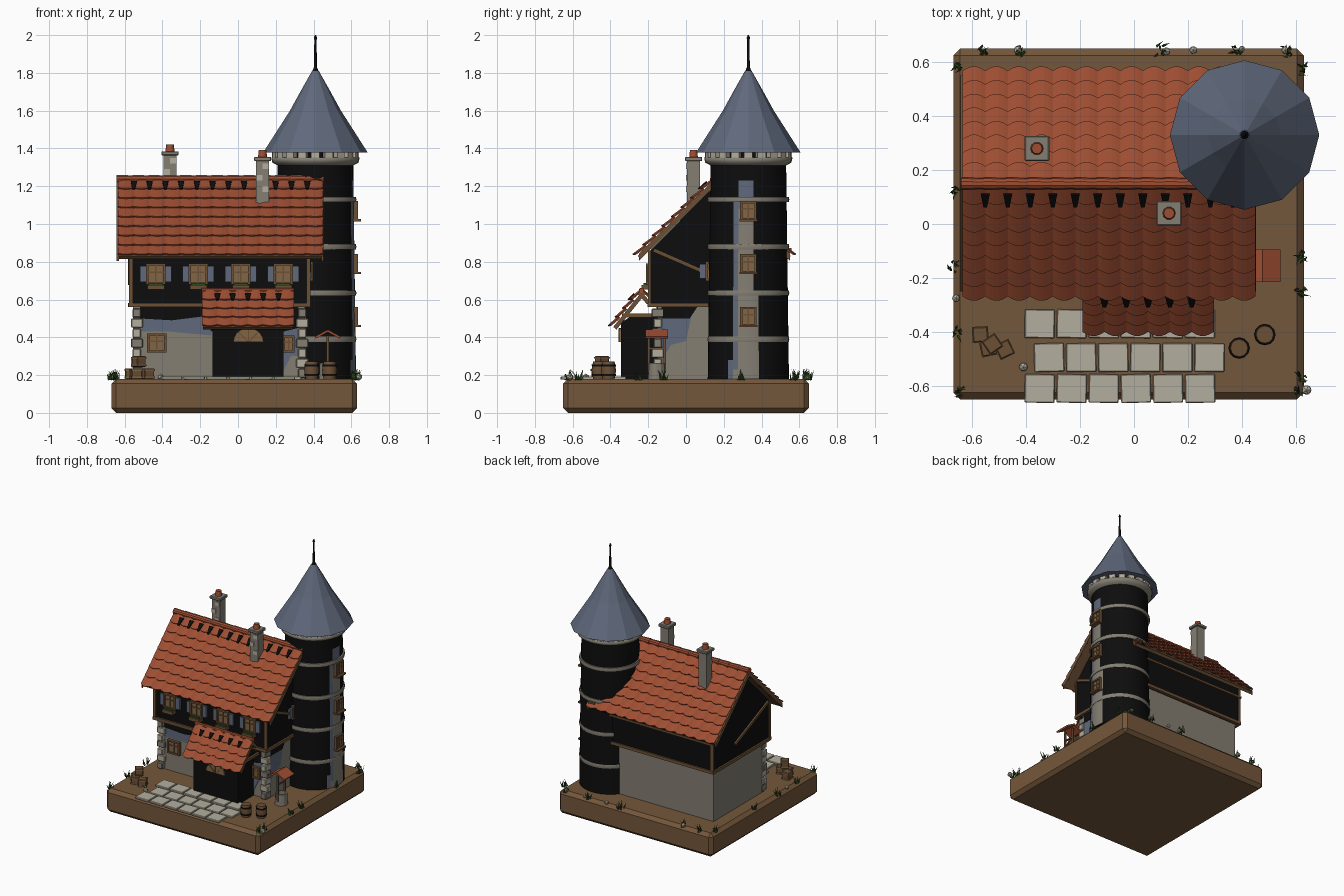
import bpy, bmesh, math, random
from mathutils import Matrix, Vector

random.seed(4)
if "Cube" in bpy.data.objects:
    bpy.data.objects.remove(bpy.data.objects["Cube"])


def material(name, r, g, b):
    m = bpy.data.materials.new(name)
    m.use_nodes = True
    m.diffuse_color = (r, g, b, 1)
    bsdf = m.node_tree.nodes["Principled BSDF"]
    bsdf.inputs["Base Color"].default_value = (r, g, b, 1)
    bsdf.inputs["Roughness"].default_value = 0.9
    return m


EARTH = material("earth brown", .175, .095, .043)
WOOD = material("timber brown", .15, .08, .036)
PANE = material("shutter tan", .22, .13, .06)
RED = material("roof red", .34, .075, .032)
STONE = material("wall stone", .23, .21, .17)
LIGHT = material("pale stone", .45, .42, .34)
BLUE = material("slate blue", .115, .14, .2)
BLACK = material("black plaster", .004, .004, .004)
GREEN = material("grass green", .03, .075, .015)


def finish(name, bm, *mats, bevel=0, normals=True):
    if normals:
        bmesh.ops.recalc_face_normals(bm, faces=bm.faces)
    me = bpy.data.meshes.new(name)
    bm.to_mesh(me)
    bm.free()
    ob = bpy.data.objects.new(name, me)
    bpy.context.collection.objects.link(ob)
    for m in mats:
        me.materials.append(m)
    if bevel:
        mod = ob.modifiers.new("bevel", "BEVEL")
        mod.width, mod.segments = bevel, 1
    return ob


def box(name, c, s, mat, rot=0, axis="Z", bevel=0):
    bm = bmesh.new()
    M = Matrix.Translation(c) @ Matrix.Rotation(rot, 4, axis) @ Matrix.Diagonal((*s, 1))
    bmesh.ops.create_cube(bm, size=1, matrix=M)
    return finish(name, bm, mat, bevel=bevel)


def span(name, x, y, z, mat, bevel=0):
    """Box given by its limits on each axis."""
    c = [(a + b) / 2 for a, b in (x, y, z)]
    return box(name, c, [b - a for a, b in (x, y, z)], mat, bevel=bevel)


def prism(name, pts, axis, a, b, mat):
    """Polygon in the (y,z) or (x,z) plane, extruded along x or y."""
    bm = bmesh.new()
    vs = [bm.verts.new((a, p, q) if axis == "x" else (p, a, q)) for p, q in pts]
    f = bm.faces.new(vs)
    g = bmesh.ops.extrude_face_region(bm, geom=[f])["geom"]
    d = Vector((b - a, 0, 0)) if axis == "x" else Vector((0, b - a, 0))
    bmesh.ops.translate(bm, vec=d, verts=[v for v in g if isinstance(v, bmesh.types.BMVert)])
    return finish(name, bm, mat)


def lathe(name, c, prof, sides, *mats, rule=None, smooth=True):
    """Profile of (radius, height) turned around a vertical axis."""
    bm = bmesh.new()
    rings = [[bm.verts.new((c[0] + r * math.cos(2 * math.pi * i / sides),
                            c[1] + r * math.sin(2 * math.pi * i / sides), z))
              for i in range(sides)] for r, z in prof]
    for lo, hi in zip(rings, rings[1:]):
        for i in range(sides):
            j = (i + 1) % sides
            f = bm.faces.new((lo[i], lo[j], hi[j], hi[i]))
            f.smooth = smooth
            if rule:
                f.material_index = rule(f.calc_center_median())
    bm.faces.new(rings[0])
    bm.faces.new(rings[-1])
    return finish(name, bm, *mats)


def tiles(name, x0, x1, ridge, eave, rows, cols, teeth=True):
    """Overlapping rows of arched tiles, on a timber deck."""
    R, E = Vector(ridge), Vector(eave)
    d = (E - R).normalized()
    n = Vector((-d.y, d.x)) if d.x > 0 else Vector((d.y, -d.x))
    L, w, k = (E - R).length / rows, (x1 - x0) / cols, 5
    bm = bmesh.new()

    def vert(x, t, h):
        p = R + d * t + n * h
        return bm.verts.new((x, p.x, p.y))
    for j in range(rows):
        prev = None
        for i in range(cols * k + 1):
            arch = math.sin(math.pi * (i % k) / k)
            x = x0 + w * i / k
            cur = (vert(x, j * L, .004 + .009 * arch),
                   vert(x, (j + 1) * L + .014 * arch, .016 + .009 * arch))
            if prev:
                bm.faces.new((prev[0], cur[0], cur[1], prev[1]))
            prev = cur
    if teeth:
        for i in range(1, cols):
            x = x0 + w * i
            f = bm.faces.new((vert(x - .016, .03, .026), vert(x + .016, .03, .026),
                              vert(x + .007, .09 * L / .07, .029), vert(x - .007, .09 * L / .07, .029)))
            f.material_index = 1
    ob = finish(name, bm, RED, BLACK)
    mod = ob.modifiers.new("thickness", "SOLIDIFY")
    mod.thickness, mod.offset = .008, 0
    lo = [R, E, E - n * .022, R - n * .022]
    prism(name + "_deck", [tuple(p) for p in lo], "x", x0 + .004, x1 - .004, WOOD)


def window(name, c, w, h, facing, shutters=False, flowers=False):
    """Framed window on a wall facing -y, or +x when facing is 'x'."""
    def part(label, u, z, su, sz, depth, mat):
        if facing == "x":
            box(label, (c[0] + depth / 2, c[1] + u, c[2] + z), (depth, su, sz), mat)
        else:
            box(label, (c[0] + u, c[1] - depth / 2, c[2] + z), (su, depth, sz), mat)
    part(name + "_pane", 0, 0, w, h, .012, PANE)
    for s in (-1, 1):
        part(name + "_jamb", s * w / 2, 0, .012, h + .012, .022, WOOD)
        part(name + "_rail", 0, s * h / 2, w, .012, .022, WOOD)
        if shutters:
            part(name + "_shutter", s * (w / 2 + .021), 0, .036, h - .015, .014, BLUE)
    part(name + "_mullion", 0, 0, .008, h, .017, WOOD)
    part(name + "_bar", 0, .01, w, .008, .017, WOOD)
    if flowers:
        part(name + "_flower_box", 0, -h / 2 - .02, w, .025, .045, WOOD)
        part(name + "_plants", 0, -h / 2 - .003, w * .85, .012, .035, GREEN)


# Ground and paving
span("ground_base", (-.67, .63), (-.65, .65), (0, .18), EARTH, bevel=.025)
for y, x, count in ((-.37, -.35, 6), (-.495, -.315, 6), (-.61, -.35, 6)):
    for i in range(count):
        box("paving_slab", (x + i * .119, y, .184), (.111, .106, .016), LIGHT,
            rot=random.uniform(-.03, .03), bevel=.003)

# House walls
span("lower_wall", (-.555, .355), (-.15, .46), (.18, .58), STONE)
prism("upper_wall", [(-.19, .57), (.49, .57), (.49, .86), (.15, 1.2), (-.19, .86)],
      "x", -.57, .375, BLACK)
prism("front_black_plaster", [(-.52, .5), (-.35, .49), (-.19, .51), (-.14, .43), (.24, .43),
      (.32, .45), (.32, .57), (-.52, .57)], "y", -.156, -.15, BLACK)
prism("front_blue_plaster", [(-.51, .43), (-.36, .43), (-.14, .41), (-.14, .52), (-.51, .52)],
      "y", -.154, -.15, BLUE)
prism("front_blue_corner", [(.24, .22), (.28, .3), (.32, .3), (.32, .46), (.24, .46)],
      "y", -.154, -.15, BLUE)
prism("side_blue_plaster", [(-.13, .27), (-.08, .36), (0, .38), (.03, .52), (-.13, .52)],
      "x", .355, .36, BLUE)
prism("side_black_plaster", [(-.13, .5), (.02, .5), (.06, .56), (.06, .575), (-.13, .575)],
      "x", .355, .362, BLACK)
for x in (-.535, .34):
    for i in range(7):
        w = .065 if i % 2 else .045
        box("corner_stone", (x, -.15, .21 + i * .053), (w, .11 - w, .048),
            LIGHT if i % 3 else STONE, bevel=.005)

# Timber frame
for y in (-.192, .488):
    span("floor_beam", (-.58, .385), (y - .012, y + .012), (.56, .583), WOOD)
    for x in (-.567, .373):
        span("corner_post", (x - .011, x + .011), (y - .008, y + .008), (.57, .86), WOOD)
span("back_wall_plate", (-.58, .385), (.485, .503), (.775, .79), WOOD)
for x in (-.572, .377):
    span("gable_beam", (x - .01, x + .01), (-.19, .49), (.56, .583), WOOD)
    box("gable_brace", (x, .03, .775), (.02, .44, .02), WOOD, rot=-.41, axis="X")

# Main roof
RIDGE = (.15, 1.228)
tiles("front_roof_tiles", -.635, .45, RIDGE, (-.255, .83), 8, 13)
tiles("back_roof_tiles", -.635, .45, RIDGE, (.555, .83), 8, 13, teeth=False)
for x in (-.637, .447):
    for s in (-1, 1):
        prism("barge_board", [(.15, 1.235), (.15 + s * .4, .842), (.15 + s * .4, .805), (.15, 1.198)],
              "x", x - .006, x + .006, WOOD)


def ridge_cap(x0, x1, y, z, r, count):
    step = (x1 - x0) / count
    for i in range(count):
        bm = bmesh.new()
        M = Matrix.Translation((x0 + (i + .5) * step, y, z)) @ Matrix.Rotation(math.pi / 2, 4, "Y")
        bmesh.ops.create_cone(bm, cap_ends=True, segments=10, radius1=r, radius2=r * .88,
                              depth=step * 1.05, matrix=M)
        finish("ridge_tile", bm, RED)


ridge_cap(-.64, .45, .15, 1.238, .023, 13)

# Porch
prism("porch_walls", [(-.345, .18), (-.15, .18), (-.15, .51), (-.29, .51), (-.345, .48)],
      "x", -.135, .24, BLACK)
tiles("porch_front_tiles", -.19, .295, (-.235, .64), (-.385, .455), 4, 6)
tiles("porch_back_tiles", -.19, .295, (-.235, .64), (-.19, .59), 1, 6, teeth=False)
ridge_cap(-.19, .295, -.235, .648, .015, 6)
for x in (-.18, .285):
    span("porch_tie", (x - .008, x + .008), (-.34, -.16), (.505, .525), WOOD)
fan = [(.055 + .08 * math.cos(math.pi * i / 10), .375 + .075 * math.sin(math.pi * i / 10))
       for i in range(11)]
prism("door_fanlight", fan, "y", -.354, -.345, PANE)
for a in (.8, 1.57, 2.34):
    box("fanlight_bar", (.055 + .037 * math.cos(a), -.355, .375 + .037 * math.sin(a)),
        (.07, .006, .006), WOOD, rot=-a, axis="Y")

# Windows
for x in (-.435, -.21, .015, .24):
    window("upper_window", (x, -.19, .735), .09, .1, "y", True, True)
window("left_window", (-.43, -.15, .37), .09, .09, "y")
window("right_window", (.268, -.15, .365), .05, .08, "y")
window("gable_window", (.375, .15, .75), .08, .09, "x", True)

# Round tower
T = (.41, .33)


def weathered(p):
    a = math.degrees(math.atan2(p.y - T[1], p.x - T[0])) + 2
    t = (p.z - .18) / 1.05
    if t > 1 or p.x < T[0]:
        return 0
    half = 17 - 9 * t
    if -half < a < half and t < .9:
        return 1
    return 2 if -half - 8 < a < half else 0


lathe("tower_wall", T, [(.215 - .015 * i / 23, .18 + .05 * i) for i in range(24)], 48,
      BLACK, STONE, BLUE, rule=weathered)
for z in (.39, .635, .88, 1.13):
    lathe("tower_band", T, [(.214, z - .014), (.217, z), (.214, z + .014)], 32, STONE)
lathe("tower_cornice", T, [(.2, 1.31), (.228, 1.325), (.234, 1.352), (.2, 1.352)], 32, STONE)
lathe("tower_neck", T, [(.195, 1.35), (.195, 1.39)], 32, BLACK)
for i in range(20):
    a = i * math.pi / 10
    box("corbel", (T[0] + .213 * math.cos(a), T[1] + .213 * math.sin(a), 1.366),
        (.035, .045, .03), LIGHT, rot=a)
lathe("tower_roof", T, [(.277, 1.378), (.135, 1.6), (.08, 1.7), (.018, 1.81)], 12, BLUE, smooth=False)
lathe("finial", T, [(.02, 1.8), (.008, 1.83), (.006, 1.975), (.009, 1.985), (.003, 2)], 8, BLACK)
for z in (.51, .79, 1.07):
    window("tower_window", (.612, .33, z), .075, .09, "x")
    box("window_sill", (.63, .33, z - .05), (.04, .095, .012), WOOD)
box("tower_back_bracket", (.41, .545, .86), (.05, .025, .025), WOOD)

# Chimneys
for x, y, z0, z1 in ((-.36, .28, 1.0, 1.385), (.13, .04, 1.09, 1.355)):
    span("chimney", (x - .034, x + .034), (y - .034, y + .034), (z0, z1), STONE)
    span("chimney_cap", (x - .046, x + .046), (y - .046, y + .046), (z1 - .022, z1), STONE, bevel=.004)
    lathe("chimney_pot", (x, y), [(.024, z1), (.02, z1 + .036)], 10, RED)
    for i, s in enumerate((1, -1, 1)):
        box("chimney_stone", (x + s * .016, y - .034, z1 - .05 - .06 * i), (.034, .012, .03), LIGHT)

# Well
W = (.475, -.155)
lathe("well_ring", W, [(.046, .18), (.042, .265), (.03, .265), (.03, .21)], 12, STONE, smooth=False)
for s in (-1, 1):
    box("well_post", (W[0], W[1] + s * .042, .31), (.012, .012, .2), WOOD)
    box("well_roof", (W[0] + s * .032, W[1], .417), (.077, .12, .012), RED, rot=s * .5, axis="Y")
box("well_axle", (*W, .34), (.01, .1, .01), WOOD)

# Barrels and crates
for c in ((.39, -.46), (.485, -.41)):
    lathe("barrel", c, [(.032, .18), (.04, .225), (.032, .272)], 12, WOOD)
    for z in (.2, .25):
        lathe("barrel_hoop", c, [(.0385, z - .005), (.0395, z + .005)], 12, BLACK)
for x, y, z, a in ((-.57, -.41, .208, .05), (-.525, -.445, .272, .6), (-.48, -.465, .208, .45),
                   (-.54, -.46, .208, .2)):
    box("crate", (x, y, z), (.055, .055, .056), WOOD, rot=a, bevel=.003)
    for s in (-1, 1):
        box("crate_slat", (x, y, z + s * .02), (.06, .06, .01), PANE, rot=a)

# Rocks and grass on the edges
for x, y, r in ((-.43, .645, .018), (.12, .64, .016), (.22, .645, .016), (.4, .65, .012),
                (.56, .645, .015), (-.66, -.275, .016), (-.41, -.53, .018), (.64, -.615, .02)):
    bm = bmesh.new()
    bmesh.ops.create_icosphere(bm, subdivisions=1, radius=r, matrix=Matrix.Translation((x, y, .19)))
    finish("rock", bm, LIGHT)
grass = bmesh.new()
for x, y in ((-.655, .59), (-.56, .645), (-.42, .645), (.1, .645), (.38, .645), (.57, .64), (.625, .57),
             (.62, .29), (.62, -.12), (.62, -.25), (.62, -.57), (-.67, -.16), (-.66, .12),
             (-.655, -.4), (-.645, -.62), (.61, -.62)):
    for i in range(9):
        h = random.uniform(.03, .065)
        M = (Matrix.Translation((x + random.uniform(-.015, .015), y + random.uniform(-.018, .018), .175))
             @ Matrix.Rotation(random.uniform(0, 6.28), 4, "Z")
             @ Matrix.Rotation(random.uniform(.1, .6), 4, "Y") @ Matrix.Translation((0, 0, h / 2)))
        bmesh.ops.create_cone(grass, cap_ends=True, segments=3, radius1=.006, radius2=0, depth=h, matrix=M)
finish("grass_tufts", grass, GREEN)
